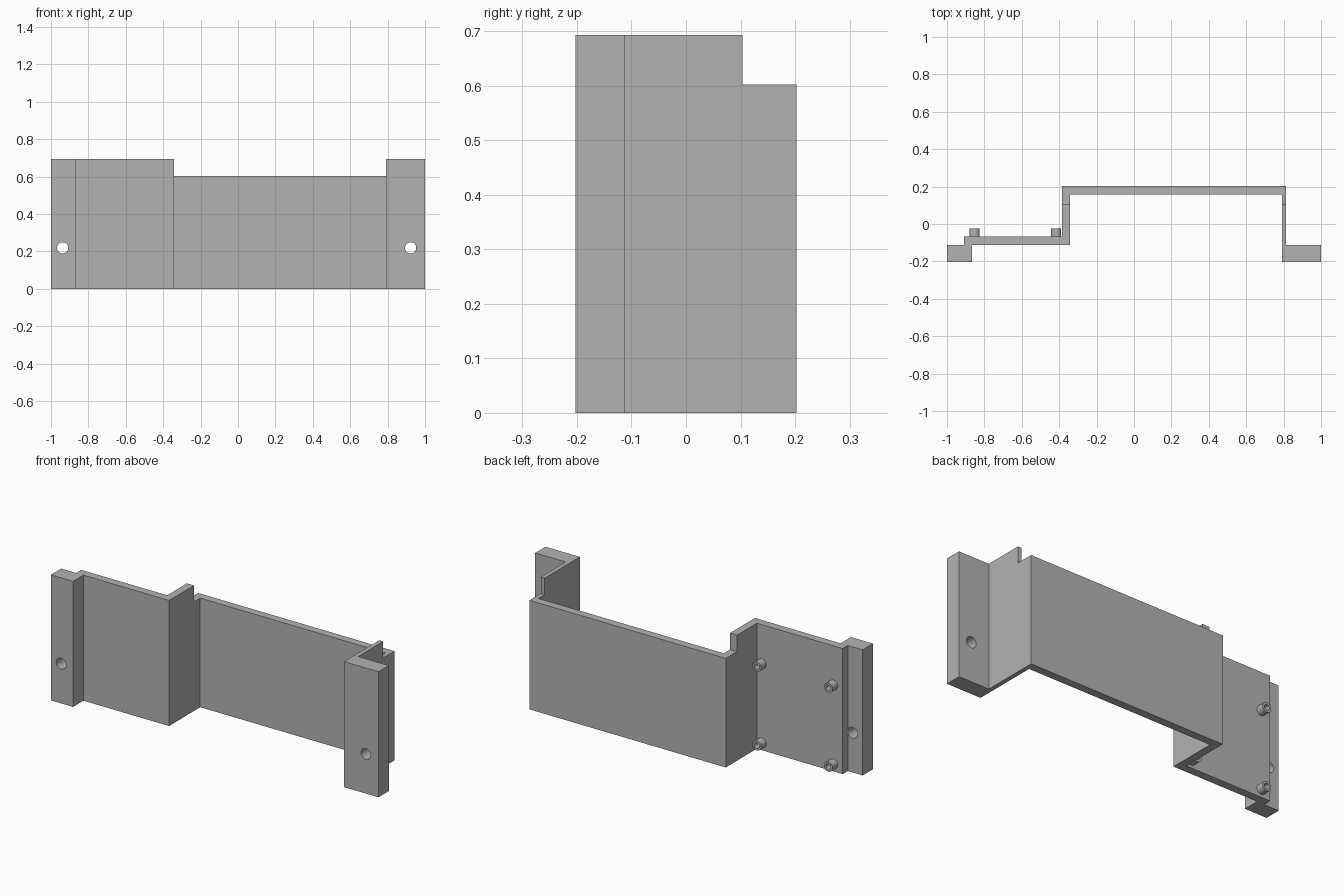
import bpy
import bmesh
from math import radians
from mathutils import Matrix, Vector

cube = bpy.data.objects.get("Cube")
if cube:
    bpy.data.objects.remove(cube, do_unlink=True)

HEIGHT = 0.693
STEP_Z, STEP_Y = 0.602, 0.104   # lowered rear edge
HOLE_Z = 0.219

grey = bpy.data.materials.new("plain grey")
grey.use_nodes = True
colour = (0.45, 0.45, 0.45, 1)
grey.diffuse_color = colour
grey.node_tree.nodes["Principled BSDF"].inputs["Base Color"].default_value = colour


def make_object(name, bm):
    bmesh.ops.recalc_face_normals(bm, faces=bm.faces[:])
    mesh = bpy.data.meshes.new(name)
    bm.to_mesh(mesh)
    bm.free()
    mesh.materials.append(grey)
    obj = bpy.data.objects.new(name, mesh)
    bpy.context.collection.objects.link(obj)
    return obj


def cylinder(x, y, z, radius, depth, sides=32):
    """Cylinder lying along y, its centre at the given point."""
    bm = bmesh.new()
    turn = Matrix.Translation((x, y, z)) @ Matrix.Rotation(radians(90), 4, "X")
    bmesh.ops.create_cone(bm, cap_ends=True, segments=sides, radius1=radius,
                          radius2=radius, depth=depth, matrix=turn)
    return bm


def cut(target, cutter):
    cutter.hide_render = True
    mod = target.modifiers.new("cut", "BOOLEAN")
    mod.operation = "DIFFERENCE"
    mod.solver = "EXACT"
    mod.object = cutter
    bpy.context.view_layer.objects.active = target
    bpy.ops.object.modifier_apply(modifier=mod.name)
    bpy.data.objects.remove(cutter, do_unlink=True)


def smooth(obj):
    bpy.ops.object.select_all(action="DESELECT")
    obj.select_set(True)
    bpy.context.view_layer.objects.active = obj
    bpy.ops.object.shade_smooth_by_angle(angle=radians(30))


# Bracket: one folded outline pulled up to full height
outline = [(-1, -.203), (-.865, -.203), (-.865, -.113), (-.342, -.113),
           (-.342, .159), (.79, .159), (.79, -.203), (1, -.203),
           (1, -.113), (.814, -.113), (.814, .203), (-.385, .203),
           (-.385, -.068), (-.909, -.068), (-.909, -.113), (-1, -.113)]
bm = bmesh.new()
base = bm.faces.new([bm.verts.new((x, y, 0)) for x, y in outline])
top = bmesh.ops.extrude_face_region(bm, geom=[base])["geom"]
bmesh.ops.translate(bm, vec=(0, 0, HEIGHT),
                    verts=[v for v in top if isinstance(v, bmesh.types.BMVert)])
bracket = make_object("bracket", bm)

# Step along the rear top edge
bm = bmesh.new()
centre = Matrix.Translation((0, STEP_Y + 0.5, STEP_Z + 0.5))
bmesh.ops.create_cube(bm, size=1, matrix=centre @ Matrix.Diagonal((3, 1, 1, 1)))
cut(bracket, make_object("step_cutter", bm))

# Screw holes through both mounting flanges
for x in (-0.938, 0.923):
    cut(bracket, make_object("hole_cutter", cylinder(x, -0.158, HOLE_Z, 0.03, 0.3)))
smooth(bracket)

# Four hollow standoffs on the back of the side panel
for side, x in (("outer", -0.852), ("inner", -0.416)):
    for level, z in (("lower", 0.042), ("upper", 0.478)):
        bm = cylinder(x, -0.047, z, 0.027, 0.046, 24)
        bm.normal_update()
        end = max(bm.faces, key=lambda f: f.calc_center_median().y)
        bmesh.ops.inset_individual(bm, faces=[end], thickness=0.012)
        floor = bmesh.ops.extrude_discrete_faces(bm, faces=[end])["faces"][0]
        bmesh.ops.translate(bm, verts=floor.verts[:], vec=Vector((0, -0.042, 0)))
        smooth(make_object(f"{level}_{side}_standoff", bm))
